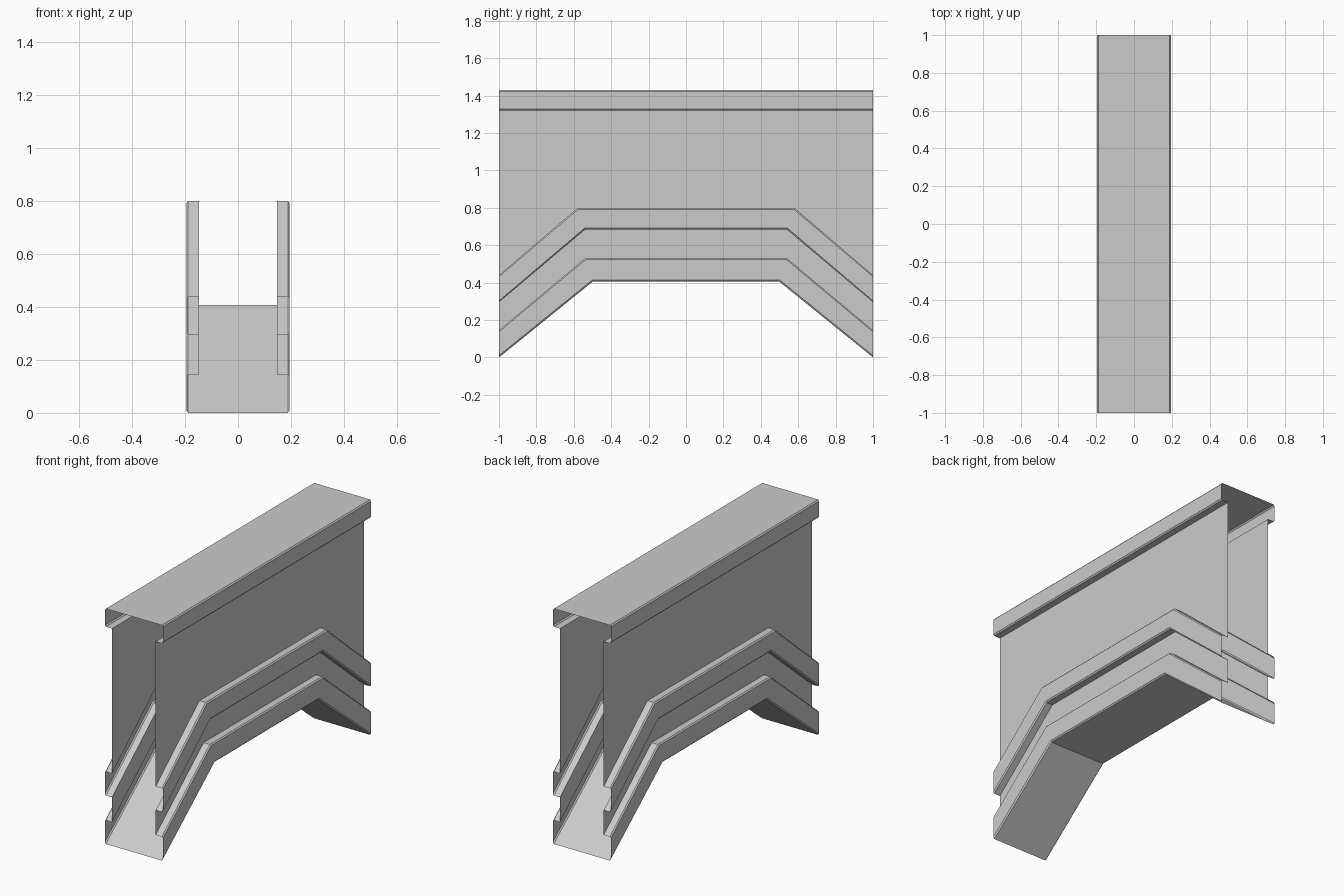
import bpy

if "Cube" in bpy.data.objects:
    bpy.data.objects.remove(bpy.data.objects["Cube"])

Y_END = 1.0
OUT, CH, IN = 0.195, 0.188, 0.147   # outer face, chamfer edge, recessed wall


def mirrored(profile):
    """Left-hand copy of a profile, reversed so normals stay outward."""
    return [(-x, a, b, c) for x, a, b, c in reversed(profile)]


def loft(name, strips):
    """Sweep open strips of (x, z at ends, z in middle, y of bend) along y."""
    verts, faces = [], []
    for strip in strips:
        base = len(verts)
        for x, z_end, z_mid, bend in strip:
            verts += [(x, -Y_END, z_end), (x, -bend, z_mid),
                      (x, bend, z_mid), (x, Y_END, z_end)]
        for i in range(len(strip) - 1):
            for j in range(3):
                a = base + 4 * i + j
                faces.append((a, a + 1, a + 5, a + 4))
    mesh = bpy.data.meshes.new(name)
    mesh.from_pydata(verts, [], faces)
    mesh.update()
    ob = bpy.data.objects.new(name, mesh)
    bpy.context.collection.objects.link(ob)
    return ob


def pair(name, profile):
    return loft(name, [profile, mirrored(profile)])


# Lower trim: arched soffit with chamfered side bands and ledges
lower = [(CH, 0.0, 0.407, 0.497), (OUT, 0.01, 0.415, 0.50),
         (OUT, 0.137, 0.523, 0.537), (CH, 0.145, 0.53, 0.54),
         (IN, 0.145, 0.53, 0.54)]
loft("arched_lower_trim", [mirrored(lower) + lower])

# Upper trim: projecting band following the arch
upper = [(IN, 0.295, 0.683, 0.54), (CH, 0.295, 0.683, 0.54),
         (OUT, 0.303, 0.691, 0.543), (OUT, 0.432, 0.792, 0.577),
         (CH, 0.44, 0.80, 0.58), (IN, 0.44, 0.80, 0.58)]
pair("arched_upper_trim", upper)

# Cap: flat top with side faces and a returned lip
cap = [(IN, 1.32, 1.32, 0.58), (CH, 1.32, 1.32, 0.58),
       (OUT, 1.328, 1.328, 0.58), (OUT, 1.422, 1.422, 0.58),
       (CH, 1.43, 1.43, 0.58)]
loft("top_cap", [cap + mirrored(cap)])

# Recessed walls joining the trims and the cap
pair("recessed_groove_wall", [lower[-1], upper[0]])
pair("main_wall", [upper[-1], cap[0]])
